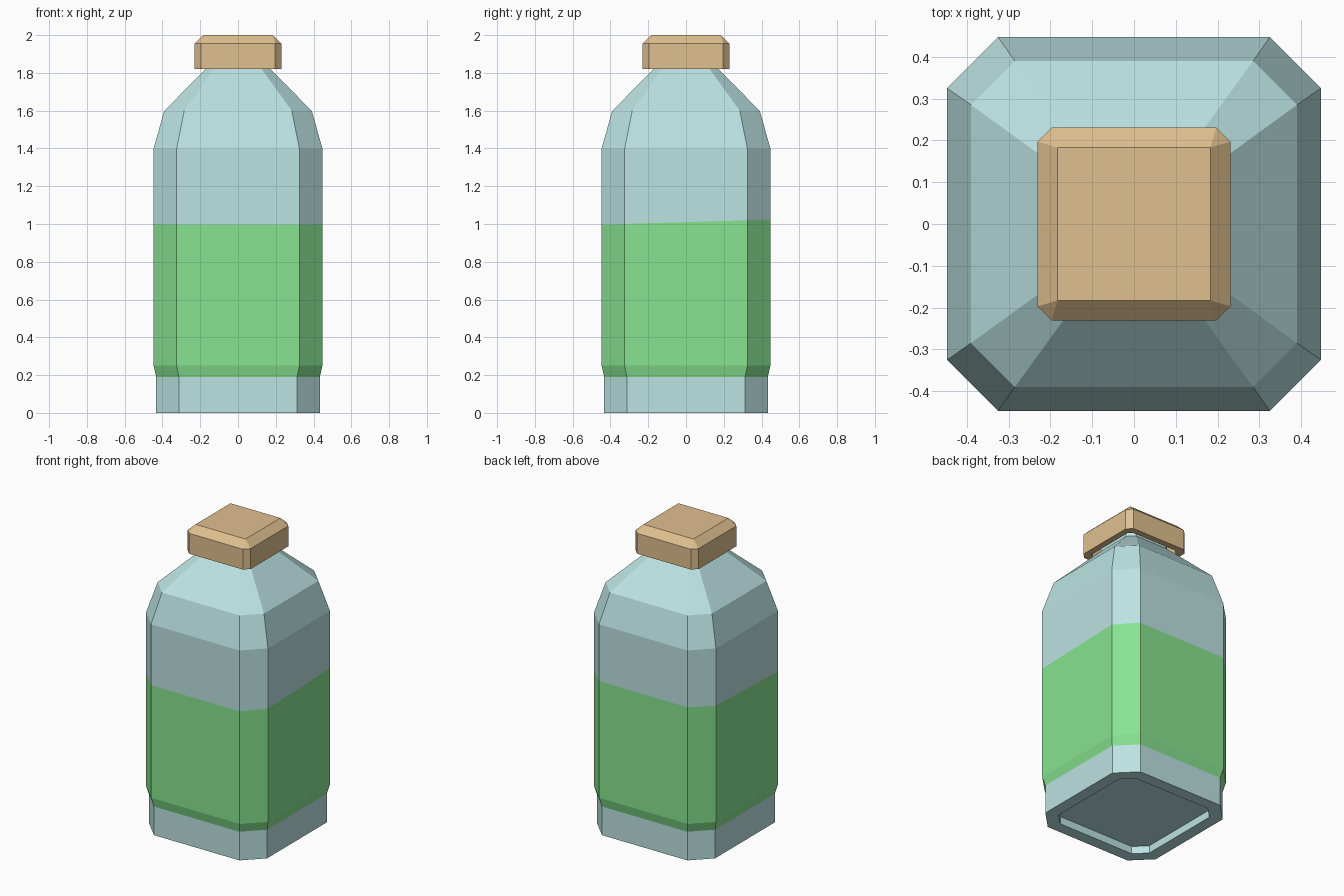
import bpy, bmesh

if "Cube" in bpy.data.objects:
    bpy.data.objects.remove(bpy.data.objects["Cube"])


def mat(name, rgb):
    m = bpy.data.materials.new(name)
    lin = [((c / 255 + 0.055) / 1.055) ** 2.4 for c in rgb]
    m.diffuse_color = (*lin, 1)
    m.use_nodes = True
    m.node_tree.nodes["Principled BSDF"].inputs["Base Color"].default_value = m.diffuse_color
    return m


glass = mat("pale_glass", (188, 226, 226))
green = mat("green_label", (135, 227, 144))
cork = mat("cork_tan", (224, 192, 143))


def loft(name, rings, mats, band=None):
    """Stack of chamfered-square rings (z, half width, flat half width, tilt along y)."""
    bm = bmesh.new()
    prev = None
    for i, (z, h, c, tilt) in enumerate(rings):
        pts = [(c, -h), (h, -c), (h, c), (c, h), (-c, h), (-h, c), (-h, -c), (-c, -h)]
        cur = [bm.verts.new((x, y, z + tilt * y)) for x, y in pts]
        if prev:
            for k in range(8):
                n = (k + 1) % 8
                f = bm.faces.new((prev[k], prev[n], cur[n], cur[k]))
                if band and band[0] < i <= band[1]:
                    f.material_index = 1
        else:
            bm.faces.new(cur[::-1])
        prev = cur
    bm.faces.new(prev)
    bmesh.ops.remove_doubles(bm, verts=bm.verts, dist=0.0005)
    bmesh.ops.recalc_face_normals(bm, faces=bm.faces)
    me = bpy.data.meshes.new(name)
    bm.to_mesh(me)
    bm.free()
    for m in mats:
        me.materials.append(m)
    ob = bpy.data.objects.new(name, me)
    bpy.context.collection.objects.link(ob)
    return ob


# Bottle: recessed base, foot, green band, shoulder, neck
loft("bottle_body", [
    (0.05, 0.355, 0.28, 0),
    (0.00, 0.355, 0.28, 0),
    (0.00, 0.433, 0.313, 0),
    (0.19, 0.433, 0.313, 0),
    (0.25, 0.447, 0.325, 0),
    (1.01, 0.447, 0.325, 0.03),
    (1.40, 0.447, 0.325, 0),
    (1.60, 0.39, 0.285, 0),
    (1.83, 0.16, 0.118, 0),
    (1.91, 0.16, 0.118, 0),
], [glass, green], band=(3, 5))

# Stopper cap: hollow underside, bevelled square top
loft("stopper_cap", [
    (1.90, 0.19, 0.165, 0),
    (1.82, 0.19, 0.165, 0),
    (1.82, 0.231, 0.197, 0),
    (1.955, 0.231, 0.197, 0),
    (2.00, 0.183, 0.183, 0),
], [cork])
